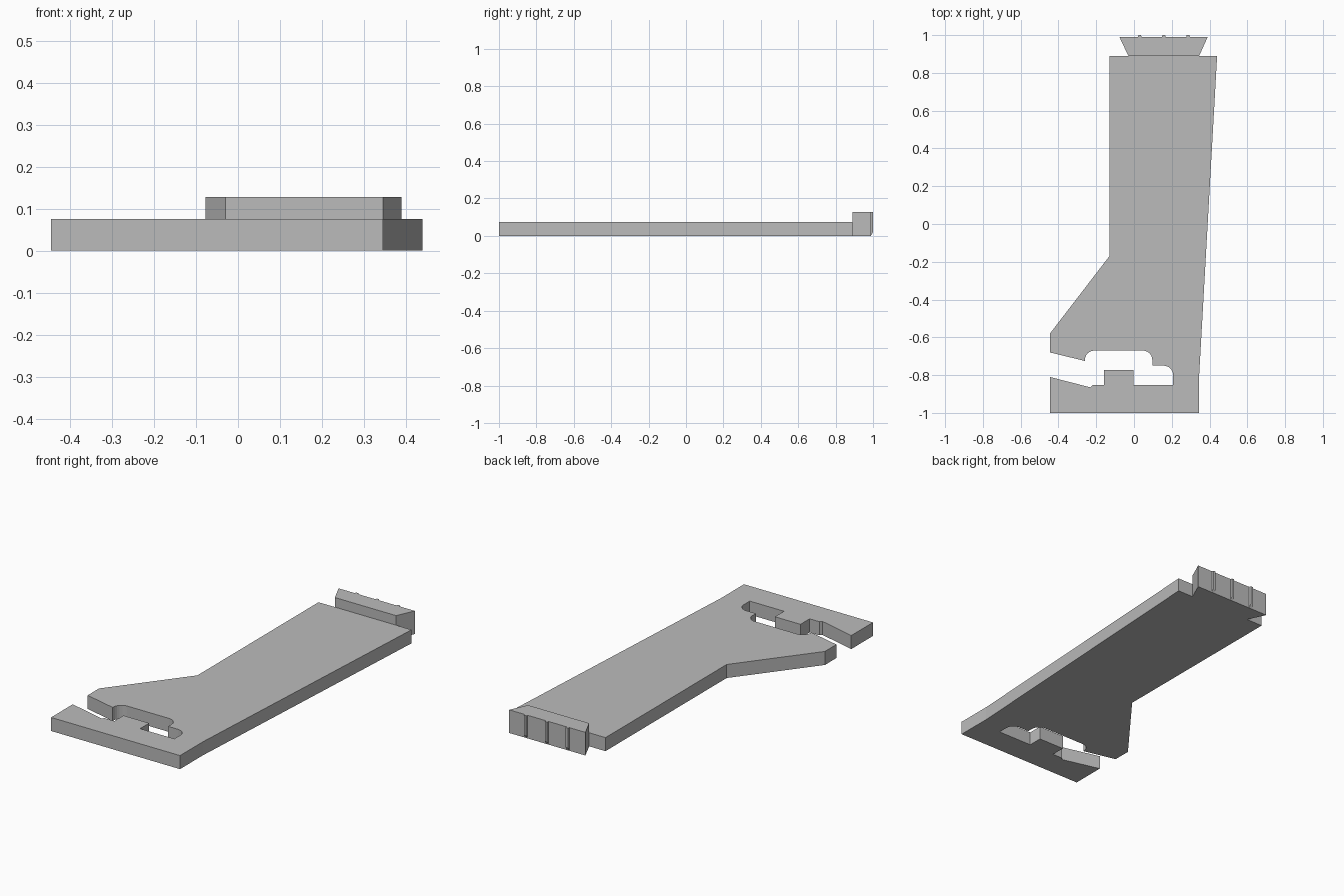
import bpy, bmesh
from math import radians, cos, sin

cube = bpy.data.objects.get("Cube")
if cube:
    bpy.data.objects.remove(cube, do_unlink=True)

grey = bpy.data.materials.new("plain grey")
grey.use_nodes = True
grey.diffuse_color = (0.5, 0.5, 0.5, 1)
grey.node_tree.nodes["Principled BSDF"].inputs["Base Color"].default_value = (0.5, 0.5, 0.5, 1)


def arc(cx, cy, r, start, end, steps=6):
    """Points on a circular corner, angles in degrees."""
    angles = [radians(start + (end - start) * i / steps) for i in range(steps + 1)]
    return [(cx + r * cos(a), cy + r * sin(a)) for a in angles]


def extrude(name, outline, bottom, top):
    """Solid plate from a flat outline."""
    bm = bmesh.new()
    face = bm.faces.new([bm.verts.new((x, y, bottom)) for x, y in outline])
    side = bmesh.ops.extrude_face_region(bm, geom=[face])
    lifted = [v for v in side["geom"] if isinstance(v, bmesh.types.BMVert)]
    bmesh.ops.translate(bm, verts=lifted, vec=(0, 0, top - bottom))
    bmesh.ops.recalc_face_normals(bm, faces=bm.faces)
    bmesh.ops.triangulate(bm, faces=[f for f in bm.faces if len(f.verts) > 4])
    mesh = bpy.data.meshes.new(name)
    bm.to_mesh(mesh)
    bm.free()
    mesh.materials.append(grey)
    obj = bpy.data.objects.new(name, mesh)
    bpy.context.collection.objects.link(obj)
    return obj


# Flared plate with a stepped slot that opens on its right side
outer = [(-0.445, -0.81), (-0.445, -1), (0.345, -1), (0.345, -0.8), (0.44, 0.89),
         (-0.13, 0.89), (-0.13, -0.17), (-0.445, -0.58), (-0.445, -0.68), (-0.26, -0.725)]
slot = (arc(-0.21, -0.72, 0.05, 180, 90) + arc(0.047, -0.72, 0.05, 90, 0)
        + [(0.097, -0.75)] + arc(0.157, -0.8, 0.05, 90, 0)
        + [(0.207, -0.853), (-0.003, -0.853), (-0.003, -0.773), (-0.16, -0.773),
           (-0.16, -0.853), (-0.22, -0.853), (-0.23, -0.865)])
extrude("plate", outer + slot, 0, 0.075)

# Dovetail block at the back, taller than the plate
extrude("dovetail_block", [(-0.03, 0.89), (0.345, 0.89), (0.39, 0.99), (-0.077, 0.99)], 0, 0.128)

# Small ribs on the back of the block, tapered at the foot
for i in range(3):
    x = 0.03 + 0.128 * i
    rib = extrude("rib_%d" % (i + 1), [(x - 0.01, 0.988), (x + 0.01, 0.988),
                                       (x + 0.007, 1), (x - 0.007, 1)], 0, 0.128)
    for v in rib.data.vertices:
        if v.co.z < 0.01 and v.co.y > 0.995:
            v.co.z = 0.02
